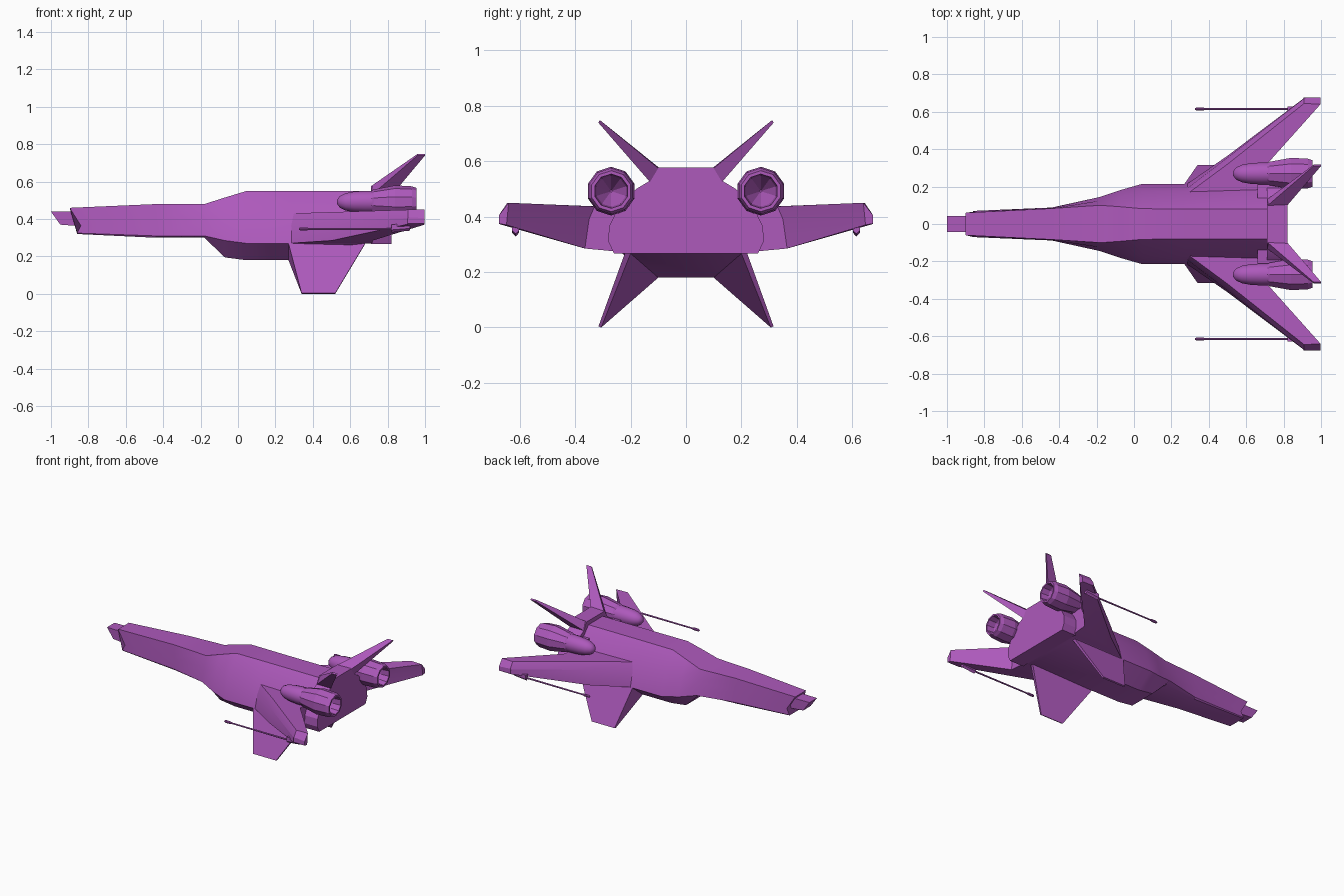
import bpy, bmesh, math
from mathutils import Vector

cube = bpy.data.objects.get("Cube")
if cube:
    bpy.data.objects.remove(cube, do_unlink=True)

purple = bpy.data.materials.new("purple_paint")
purple.use_nodes = True
COLOR = (0.42, 0.10, 0.50, 1)
purple.diffuse_color = COLOR
purple.node_tree.nodes["Principled BSDF"].inputs["Base Color"].default_value = COLOR


def loft(name, rings, mirror=True, smooth=20, caps=(True, True)):
    """Skin a list of equal-length rings; optionally mirror across y = 0."""
    bm = bmesh.new()
    rows = [[bm.verts.new(p) for p in ring] for ring in rings]
    n = len(rings[0])
    for a, b in zip(rows, rows[1:]):
        for i in range(n):
            j = (i + 1) % n
            bm.faces.new((a[i], a[j], b[j], b[i]))
    if caps[0]:
        bm.faces.new(rows[0])
    if caps[1]:
        bm.faces.new(rows[-1])
    bmesh.ops.remove_doubles(bm, verts=bm.verts, dist=1e-5)
    bmesh.ops.recalc_face_normals(bm, faces=bm.faces)
    me = bpy.data.meshes.new(name)
    bm.to_mesh(me)
    bm.free()
    me.materials.append(purple)
    ob = bpy.data.objects.new(name, me)
    bpy.context.collection.objects.link(ob)
    bpy.ops.object.select_all(action='DESELECT')
    ob.select_set(True)
    bpy.context.view_layer.objects.active = ob
    bpy.ops.object.shade_smooth_by_angle(angle=math.radians(smooth))
    if mirror:
        mod = ob.modifiers.new("mirror", 'MIRROR')
        mod.use_axis = (False, True, False)
        mod.use_mirror_merge = False
    return ob


def both_sides(half):
    """Close a half section (x, y, z) into a symmetric ring."""
    return half + [(x, -y, z) for x, y, z in reversed(half)]


def section(x, *yz):
    return both_sides([(x, y, z) for y, z in yz])


def turned(name, profile, sides, y, z, smooth, caps=(True, True)):
    """Revolve (x, radius) pairs around an axis parallel to x."""
    rings = []
    for x, r in profile:
        rings.append([(x, y + r * math.cos(2 * math.pi * (k + .5) / sides),
                       z + r * math.sin(2 * math.pi * (k + .5) / sides)) for k in range(sides)])
    return loft(name, rings, True, smooth, caps)


# Fuselage: top edge, waist, lower edge, belly edge at each station
loft("fuselage", [
    both_sides([(-.90, .060, .46), (-.84, .068, .365), (-.86, .070, .325), (-.86, .065, .32)]),
    section(-.44, (.083, .48), (.086, .39), (.088, .31), (.080, .30)),
    section(-.18, (.100, .48), (.125, .40), (.145, .31), (.105, .30)),
    section(-.07, (.092, .515), (.150, .415), (.182, .285), (.100, .195)),
    section(.045, (.082, .55), (.172, .43), (.215, .27), (.100, .18)),
    section(.27, (.080, .55), (.172, .43), (.215, .27), (.100, .18)),
    section(.68, (.080, .55), (.185, .43), (.250, .28), (.215, .268)),
    section(.72, (.080, .55), (.185, .43), (.250, .28), (.215, .268)),
], mirror=False, smooth=25)

# Nose tip: slanted block
loft("nose_tip", [
    both_sides([(-1.0, .042, .44), (-.95, .042, .37)]),
    both_sides([(-.82, .045, .44), (-.82, .045, .36)]),
], mirror=False)

# Rear block around the tail
rear = ((.105, .578), (.13, .53), (.18, .50), (.255, .41), (.278, .365),
        (.28, .31), (.26, .267))
loft("tail_block", [section(.71, *rear), section(.82, *rear)], mirror=False)

# Swept wings, thick with blunt edges
loft("wings", [
    [(.27, .150, .43), (.27, .180, .36), (.27, .205, .27),
     (.72, .205, .27), (.72, .180, .36), (.72, .150, .43)],
    [(.50, .320, .437), (.50, .355, .39), (.50, .365, .285),
     (.72, .365, .285), (.72, .350, .39), (.72, .330, .437)],
    [(.91, .645, .45), (.905, .668, .405), (.905, .670, .372),
     (.997, .648, .37), (.997, .645, .40), (.997, .640, .45)],
    [(.91, .672, .41), (.907, .675, .40), (.907, .675, .377),
     (.997, .675, .375), (.997, .675, .39), (.997, .675, .405)],
])

# Lower fins: wide roots tapering to thin tips
loft("lower_fins", [
    [(.27, .215, .27), (.27, .10, .18), (.68, .200, .267), (.68, .22, .27)],
    [(.34, .316, .004), (.34, .306, 0), (.52, .306, 0), (.52, .316, .004)],
], smooth=10)

# Upper fins: canted outward and swept back
loft("upper_fins", [
    [(.71, .095, .575), (.71, .13, .525), (.82, .13, .525), (.82, .10, .575)],
    [(.96, .310, .748), (.96, .317, .74), (1.0, .317, .74), (1.0, .310, .748)],
], smooth=10)

# Engines: rounded intake pod and faceted hollow nozzle
EY, EZ = .27, .492
dome = [(.53, .012), (.545, .032), (.575, .047), (.62, .056), (.68, .06), (.73, .06)]
turned("engine_pods", dome, 16, EY, EZ, 40)
nozzle = [(.71, .056), (.725, .066), (.84, .088), (.93, .083), (.955, .074),
          (.955, .062), (.90, .056), (.80, .004)]
turned("engine_nozzles", nozzle, 10, EY, EZ, 10)

# Pylons joining engines to the hull
loft("engine_pylons", [
    [(.66, .14, .42), (.66, .14, .49), (.80, .14, .49), (.80, .14, .42)],
    [(.66, .25, .43), (.66, .25, .48), (.80, .25, .48), (.80, .25, .43)],
])

# Wingtip guns: thin barrel with a thicker muzzle and a mount under the wing
turned("gun_barrels", [(.36, .005), (.88, .006)], 8, .615, .347, 40)
turned("gun_muzzles", [(.325, .005), (.335, .009), (.365, .009), (.385, .005)], 8, .615, .347, 20)
loft("gun_mounts", [
    [(.82, .602, .37), (.82, .602, .342), (.82, .615, .328), (.82, .628, .342), (.82, .628, .37)],
    [(.92, .602, .38), (.92, .602, .350), (.92, .615, .338), (.92, .628, .350), (.92, .628, .38)],
])
